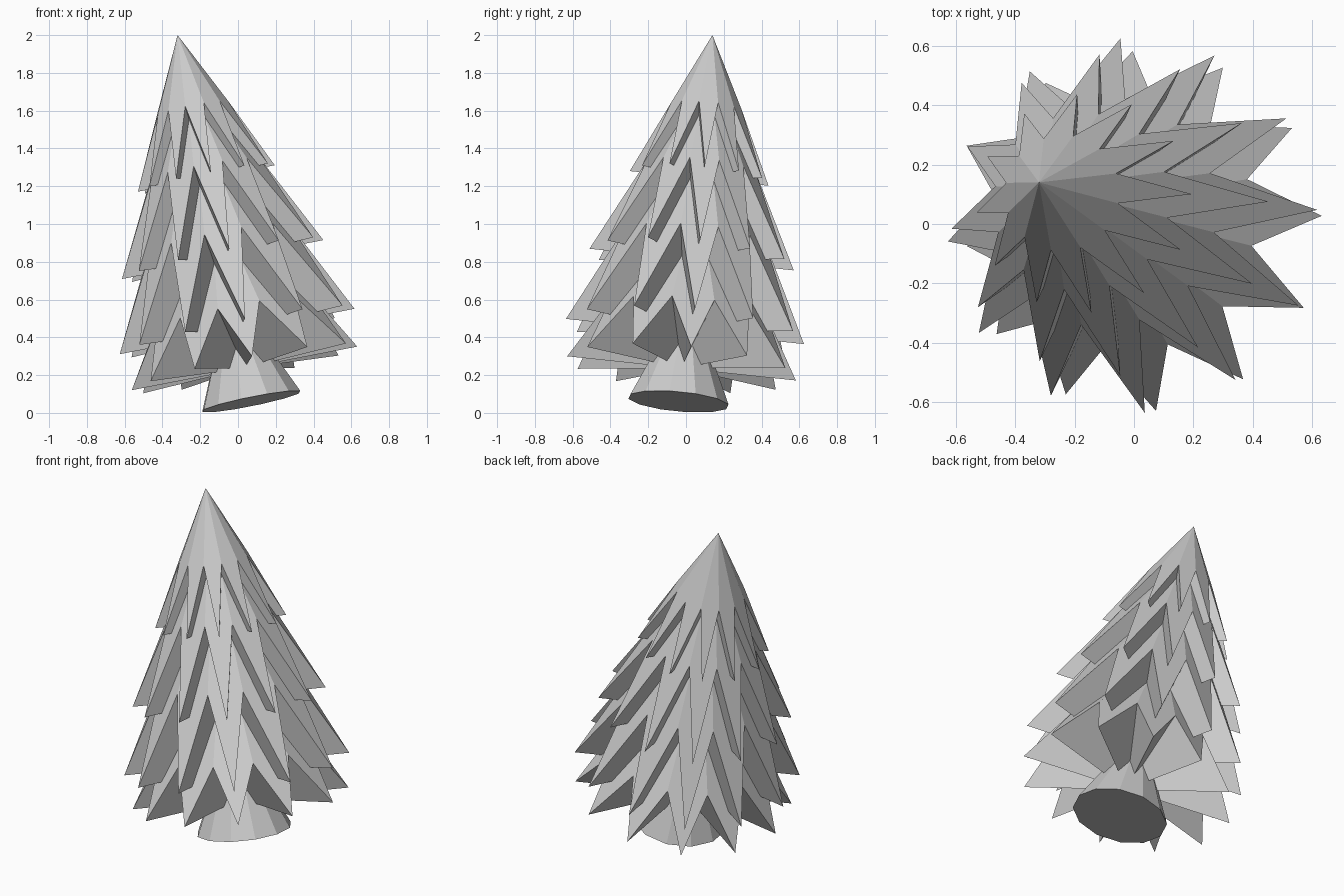
import bpy, bmesh
from math import cos, sin, pi, radians
from mathutils import Vector

if "Cube" in bpy.data.objects:
    bpy.data.objects.remove(bpy.data.objects["Cube"])

SIDES = 12
PHASE = radians(4.3)
BASE = Vector((0.07, -0.04, 0.06))          # centre of the trunk foot
AXIS = Vector((-0.32, 0.14, 2.0)) - BASE    # the whole tree leans
LEAN = Vector((0, 0, 1)).rotation_difference(AXIS)
TOP = AXIS.length


def finish(name, bm):
    bmesh.ops.recalc_face_normals(bm, faces=bm.faces)
    mesh = bpy.data.meshes.new(name)
    bm.to_mesh(mesh)
    bm.free()
    ob = bpy.data.objects.new(name, mesh)
    bpy.context.collection.objects.link(ob)
    ob.rotation_mode = 'QUATERNION'
    ob.rotation_quaternion = LEAN
    ob.location = BASE
    return ob


def ring_point(bm, r, angle, h):
    return bm.verts.new((r * cos(angle), r * sin(angle), h))


def branch_tier(name, apex_h, tip_r, tip_h, notch_h):
    """Pyramid whose rim zigzags between low tips and high notches."""
    bm = bmesh.new()
    apex = bm.verts.new((0, 0, apex_h))
    under = bm.verts.new((0, 0, tip_h))
    # notches sit on the pyramid edges so that every kite is flat
    notch_r = tip_r * (apex_h - notch_h) / (apex_h - tip_h) / cos(pi / SIDES)
    tips, notches = [], []
    for i in range(SIDES):
        a = PHASE + i * 2 * pi / SIDES
        tips.append(ring_point(bm, tip_r, a, tip_h))
        notches.append(ring_point(bm, notch_r, a + pi / SIDES, notch_h))
    for i in range(SIDES):
        t, n, p = tips[i], notches[i], notches[i - 1]
        bm.faces.new((apex, p, t, n))
        bm.faces.new((under, t, p))
        bm.faces.new((under, n, t))
    return finish(name, bm)


# branch tiers, top to bottom
branch_tier("branches_top", TOP, 0.37, 1.21, 1.59)
branch_tier("branches_upper", 1.82, 0.545, 0.77, 1.26)
branch_tier("branches_lower", 1.61, 0.635, 0.38, 0.885)
branch_tier("branches_bottom", 1.15, 0.61, 0.18, 0.48)

# tapering trunk
bm = bmesh.new()
foot = [ring_point(bm, 0.27, PHASE + (i + 0.5) * 2 * pi / SIDES, 0) for i in range(SIDES)]
peak = bm.verts.new((0, 0, 0.6))
bm.faces.new(foot)
for i in range(SIDES):
    bm.faces.new((foot[i - 1], foot[i], peak))
finish("trunk", bm)
